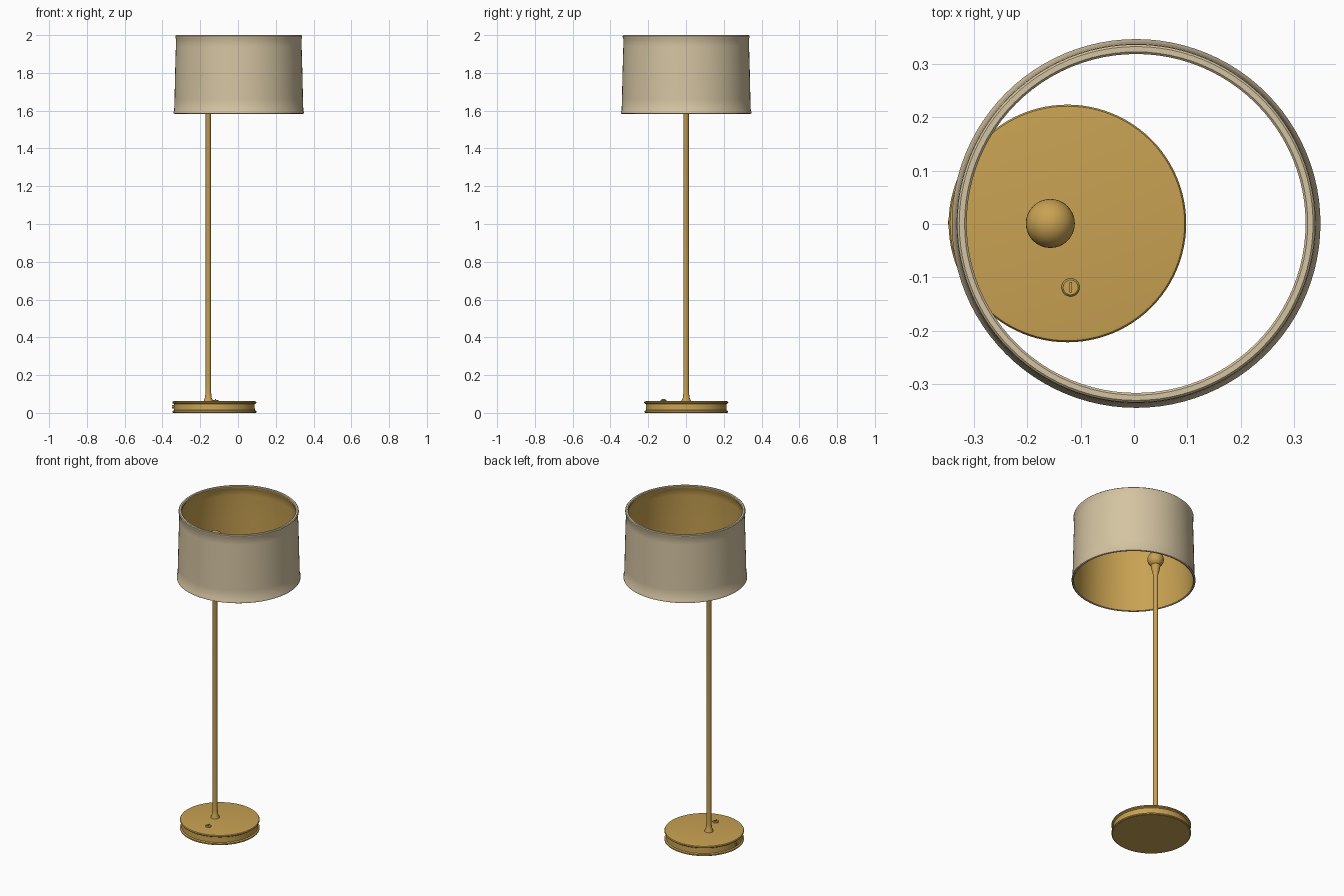
import bpy, bmesh, math
from mathutils import Vector, Matrix

if "Cube" in bpy.data.objects:
    bpy.data.objects.remove(bpy.data.objects["Cube"])


def material(name, rgb):
    m = bpy.data.materials.new(name)
    m.diffuse_color = (*rgb, 1)
    m.use_nodes = True
    m.node_tree.nodes["Principled BSDF"].inputs["Base Color"].default_value = m.diffuse_color
    return m


GOLD = material("brushed gold", (0.58, 0.36, 0.085))
LINEN = material("beige linen", (0.66, 0.55, 0.36))


def finish(name, bm, mats, angle=35):
    mesh = bpy.data.meshes.new(name)
    bm.to_mesh(mesh)
    bm.free()
    for m in mats:
        mesh.materials.append(m)
    ob = bpy.data.objects.new(name, mesh)
    bpy.context.collection.objects.link(ob)
    bpy.ops.object.select_all(action='DESELECT')
    ob.select_set(True)
    bpy.context.view_layer.objects.active = ob
    bpy.ops.object.shade_smooth_by_angle(angle=math.radians(angle))
    return ob


def lathe(name, profile, centre, mats, segments=64, closed=False, inner_rows=()):
    """Spin (radius, z) points about a vertical axis; inner_rows use material 1."""
    bm = bmesh.new()
    rings = []
    for r, z in profile:
        if r == 0:
            rings.append([bm.verts.new((centre[0], centre[1], z))] * segments)
        else:
            rings.append([bm.verts.new((centre[0] + r * math.cos(2 * math.pi * i / segments),
                                        centre[1] + r * math.sin(2 * math.pi * i / segments), z))
                          for i in range(segments)])
    rows = len(rings) if closed else len(rings) - 1
    for k in range(rows):
        a, b = rings[k], rings[(k + 1) % len(rings)]
        for i in range(segments):
            j = (i + 1) % segments
            quad = list(dict.fromkeys((a[i], a[j], b[j], b[i])))
            bm.faces.new(quad).material_index = 1 if k in inner_rows else 0
    bmesh.ops.recalc_face_normals(bm, faces=bm.faces)
    return finish(name, bm, mats)


BASE = (-0.125, 0.001)
POLE = (-0.157, 0.001)

# Round base: two lipped plates with a recessed side band
lathe("base", [(0, 0), (0.218, 0), (0.222, 0.003), (0.222, 0.010), (0.214, 0.014),
               (0.213, 0.046), (0.221, 0.051), (0.223, 0.056), (0.220, 0.061),
               (0.214, 0.062), (0, 0.062)], BASE, [GOLD], 96)

# Pole with flared foot and small cup under the bulb
lathe("pole", [(0, 0.060), (0.025, 0.060), (0.024, 0.066), (0.018, 0.080), (0.015, 0.105),
               (0.014, 0.14), (0.014, 1.685), (0.017, 1.695), (0.024, 1.725),
               (0.027, 1.745), (0, 1.745)], POLE, [GOLD], 32)

# Globe bulb
bm = bmesh.new()
bmesh.ops.create_uvsphere(bm, u_segments=32, v_segments=20, radius=0.046,
                          matrix=Matrix.Translation((*POLE, 1.782)))
finish("bulb", bm, [GOLD])

# Foot switch on the base, with a raised lever
SWITCH = (-0.119, -0.119)
lathe("switch_button", [(0, 0.060), (0.017, 0.060), (0.017, 0.065), (0.014, 0.068), (0, 0.068)],
      SWITCH, [GOLD], 24)
bm = bmesh.new()
bmesh.ops.create_cube(bm, size=1, matrix=Matrix.Translation((*SWITCH, 0.069))
                      @ Matrix.Diagonal((0.005, 0.02, 0.009, 1)))
finish("switch_lever", bm, [GOLD])

# Cord stubs leaving the side of the base
for n, z in enumerate((0.027, 0.039)):
    bm = bmesh.new()
    bmesh.ops.create_cone(bm, cap_ends=True, segments=12, radius1=0.004, radius2=0.004, depth=0.025,
                          matrix=Matrix.Translation((-0.337, 0.003, z))
                          @ Matrix.Rotation(math.pi / 2, 4, 'Y'))
    finish(f"cord_stub_{n + 1}", bm, [GOLD])

# Drum shade: linen outside and rims, gold lining inside
outer = [(0.340, 1.583), (0.346, 1.586), (0.346, 1.594), (0.342, 1.600), (0.340, 1.66),
         (0.337, 1.80), (0.333, 1.94), (0.332, 1.980), (0.336, 1.988), (0.336, 1.996), (0.332, 2.0)]
inner = [(0.322, 2.0), (0.318, 1.996), (0.318, 1.986), (0.323, 1.978), (0.326, 1.94),
         (0.330, 1.80), (0.333, 1.66), (0.334, 1.600), (0.334, 1.586)]
first = len(outer) + 1
lathe("lampshade", outer + inner, (0.004, 0.001), [LINEN, GOLD], 96, closed=True,
      inner_rows=range(first, len(outer) + len(inner) - 1))
